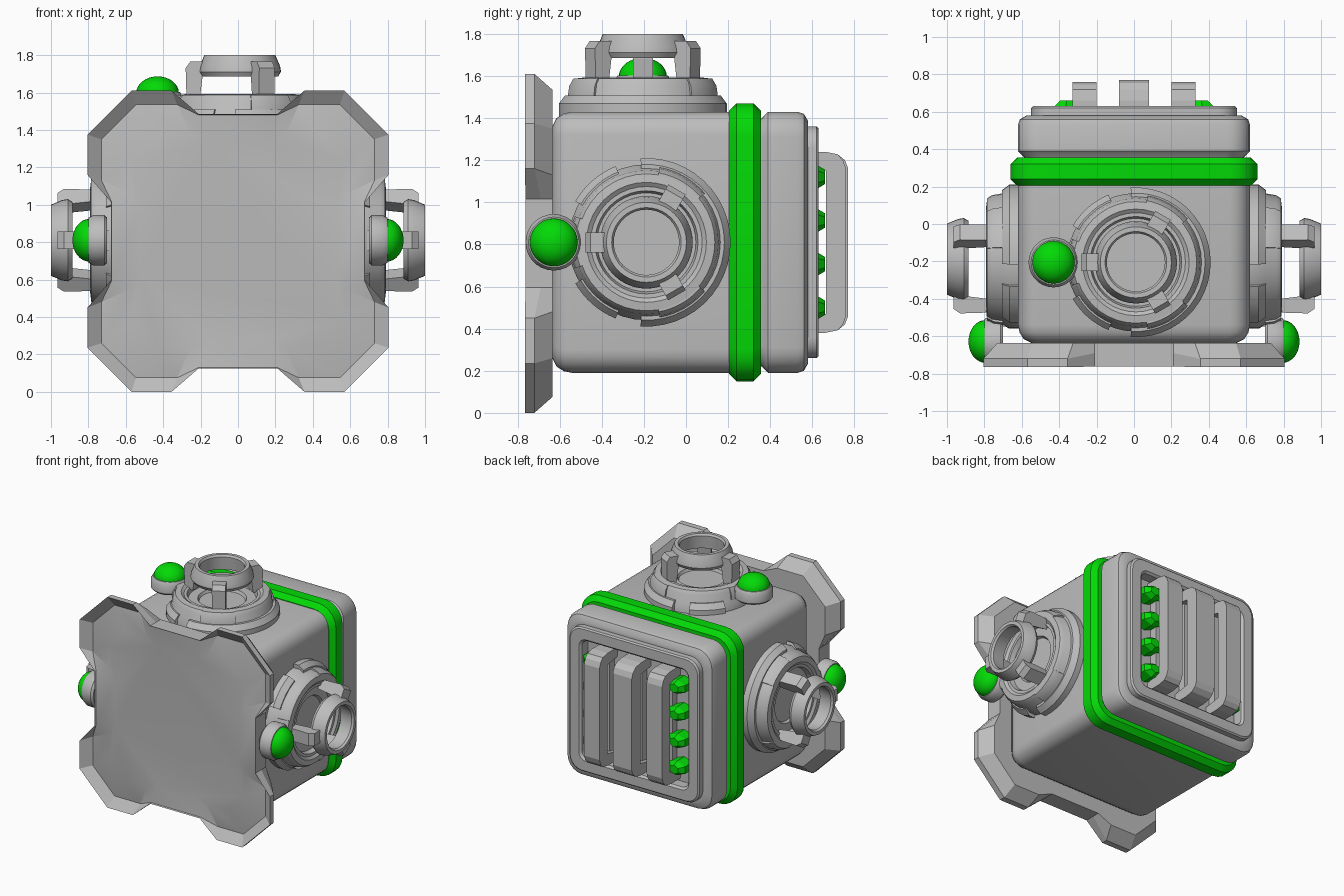
import bpy, bmesh, math
from mathutils import Vector, Matrix

if "Cube" in bpy.data.objects:
    bpy.data.objects.remove(bpy.data.objects["Cube"])

CZ = 0.81  # height of the centre axis


def material(name, rgb):
    m = bpy.data.materials.new(name)
    m.diffuse_color = (*rgb, 1)
    m.use_nodes = True
    m.node_tree.nodes["Principled BSDF"].inputs["Base Color"].default_value = m.diffuse_color
    return m


GREY = material("grey metal", (0.51, 0.51, 0.51))
GREEN = material("bright green", (0.001, 0.70, 0.002))


def skin(name, rings, mat, cap=True, loop=False, smooth=32):
    """Stitch equally long rings of points into one surface."""
    bm = bmesh.new()
    vs = [[bm.verts.new(p) for p in r] for r in rings]
    n = len(rings[0])
    for i in range(len(vs) if loop else len(vs) - 1):
        a, b = vs[i], vs[(i + 1) % len(vs)]
        for j in range(n):
            k = (j + 1) % n
            bm.faces.new((a[j], a[k], b[k], b[j]))
    if cap:
        bm.faces.new(vs[0])
        bm.faces.new(vs[-1])
    bmesh.ops.remove_doubles(bm, verts=bm.verts, dist=1e-5)
    bmesh.ops.recalc_face_normals(bm, faces=bm.faces)
    me = bpy.data.meshes.new(name)
    bm.to_mesh(me)
    bm.free()
    ob = bpy.data.objects.new(name, me)
    bpy.context.collection.objects.link(ob)
    me.materials.append(mat)
    if smooth:
        bpy.context.view_layer.objects.active = ob
        ob.select_set(True)
        bpy.ops.object.shade_smooth_by_angle(angle=math.radians(smooth))
        ob.select_set(False)
    return ob


def rounded_square(y, half, rad, seg=5):
    pts = []
    for q in range(4):
        c = math.pi / 2 * q + math.pi / 4
        cx = (half - rad) * (1 if math.cos(c) > 0 else -1)
        cz = (half - rad) * (1 if math.sin(c) > 0 else -1)
        for i in range(seg + 1):
            t = math.pi / 2 * (q + i / seg)
            pts.append(Vector((cx + rad * math.cos(t), y, CZ + cz + rad * math.sin(t))))
    return pts


def loft(name, sections, mat, **kw):
    return skin(name, [rounded_square(*s) for s in sections], mat, **kw)


# Main housing
loft("main_housing", [(-0.635, .55, .07), (-0.615, .59, .09), (-0.58, .612, .1), (-0.54, .62, .11),
                      (.21, .62, .11), (.24, .58, .1)], GREY)
# Green belt
loft("belt", [(.205, .56, .1), (.205, .625, .13), (.24, .66, .15), (.32, .66, .15),
              (.355, .625, .13), (.355, .56, .1)], GREEN, smooth=25)
# Rear housing with a stepped rim and a recessed opening
loft("rear_housing", [(.34, .58, .1), (.36, .59, .1), (.39, .62, .12), (.53, .62, .12), (.56, .61, .12),
                      (.58, .575, .11), (.58, .55, .1), (.62, .55, .1), (.63, .54, .1),
                      (.63, .465, .06), (.615, .45, .05), (.54, .45, .05)], GREY)


# Front plate: notched edges, corners flaring forward
def plate_ring(tab, notch, y_tab, y_notch):
    (tx, ty), sx = tab
    arm = [(notch, -.21, y_notch), (notch, .21, y_notch), (ty, sx, y_tab), (ty, tx, y_tab),
           (tx, ty, y_tab), (sx, ty, y_tab)]
    pts = []
    for q in range(4):
        m = Matrix.Rotation(math.pi / 2 * q, 2)
        for a, b, y in arm:
            p = m @ Vector((a, b))
            pts.append(Vector((p.x, y, .805 + p.y)))
    return pts


def scaled(ring, s, y):
    return [Vector((p.x * s, y, .805 + (p.z - .805) * s)) for p in ring]


INNER = ((.545, .73), .325)
OUTER = ((.57, .805), .355)
floor = plate_ring(INNER, .675, -.712, -.752)
skin("front_plate", [scaled(floor, .78, -.738), floor,
                     plate_ring(OUTER, .68, -.765, -.762), plate_ring(OUTER, .68, -.72, -.69),
                     plate_ring(INNER, .68, -.635, -.635)], GREY, smooth=15)

# Rear grille: three vertical bracket bars
for name, x, w, out in (("left_bar", -.265, .065, .76), ("middle_bar", 0, .08, .77),
                        ("right_bar", .265, .065, .76)):
    half = [(.54, .43), (.66, .43), (.72, .418), (out - .015, .39), (out, .35)]
    inner = [(.665, .34), (.54, .36)]
    prof = half + [(y, -z) for y, z in reversed(half)] + [(y, -z) for y, z in reversed(inner)] + inner
    skin(name, [[Vector((x + s * w, y, CZ + z)) for y, z in prof] for s in (-1, 1)], GREY, smooth=0)
    # Backing rib behind each bar
    skin(name + "_rib", [[Vector((x + a * w * .6, y, CZ + b * .36)) for a, b in
                          ((-1, -1), (1, -1), (1, 1), (-1, 1))] for y in (.53, .6)], GREY, smooth=0)

# Green six-sided prongs along both sides of the grille
for side in (-1, 1):
    for i in range(4):
        z = CZ + (i - 1.5) * .207
        rings = []
        for y, x0, xm, x1, h in ((.535, .27, .365, .435, .055), (.625, .27, .365, .43, .055),
                                 (.66, .31, .36, .395, .034)):
            rings.append([Vector((side * x, y, z + k * h)) for x, k in
                          ((x0, -.4), (xm, -1), (x1, -.5), (x1, .5), (xm, 1), (x0, .4))])
        skin("prong", rings, GREEN, smooth=0)


# Ports: e points away from the lamp, h points outward
def port(label, origin, e, f, h):
    o, e, f, h = Vector(origin), Vector(e), Vector(f), Vector(h)

    def at(r, ang, z, shift=0):
        return o + e * (r * math.cos(ang) + shift) + f * (r * math.sin(ang)) + h * z

    def lathe(name, prof, mat, a0=0, a1=360, n=40, shift=0, **kw):
        full = a1 - a0 == 360
        steps = n if full else n + 1
        rings = [[at(r, math.radians(a0 + (a1 - a0) * i / n), z, shift) for i in range(steps)]
                 for r, z in prof]
        if not full:
            rings = [list(r) for r in zip(*rings)]
        return skin(label + name, rings, mat, **kw)

    def prism(name, prof, ang, width, mat=GREY):
        a = math.radians(ang)
        d, t = e * math.cos(a) + f * math.sin(a), f * math.cos(a) - e * math.sin(a)
        skin(label + name, [[o + d * r + h * z + t * s * width / 2 for r, z in prof] for s in (-1, 1)],
             mat, smooth=0)

    # Stepped base with a shallow dish
    lathe("_base", [(.37, .60), (.37, .67), (.352, .70), (.342, .76), (.325, .785), (.285, .79),
                    (.265, .775), (.245, .775), (.235, .74), (.17, .74), (.16, .72)], GREY)
    # Raised collar segments around the base
    seg = [(.34, .60), (.40, .60), (.40, .665), (.37, .705), (.34, .705)]
    lathe("_collar", seg, GREY, -94, 94, 24)
    for s in (-1, 1):
        lathe("_collar_end", [(r - .01, z) for r, z in seg], GREY, *sorted((s * 112, s * 150)), 8)
    for s in (60, -60, 180):
        lathe("_pad", [(.30, .70), (.362, .70), (.355, .75), (.335, .785), (.30, .785)],
              GREY, s - 20, s + 20, 8)
    # Raised open ring
    lathe("_ring", [(.165, .885), (.205, .885), (.22, .91), (.215, .94), (.19, 1.0), (.165, 1.0),
                    (.155, .985)], GREY, cap=False, loop=True)
    # Three claws holding the ring
    for s in (60, -60, 180):
        prism("_claw", [(.215, .76), (.285, .76), (.29, .93), (.265, .965), (.20, .965), (.20, .88)],
              s, .095)
    # Indicator lamp beside the port
    lathe("_lamp_collar", [(.12, .70), (.134, .715), (.134, .775), (.12, .80), (.10, .80)],
          GREY, n=28, shift=-.44)
    dome = [(.114 * math.cos(t), .795 + .09 * math.sin(t))
            for t in (math.pi / 2 * i / 8 for i in range(8))] + [(.004, .885)]
    lathe("_lamp", dome, GREEN, n=28, shift=-.44)
    prism("_lamp_bracket", [(.29, .69), (.36, .69), (.36, .77), (.29, .77)], 180, .11)


port("top", (.01, -.205, CZ), (1, 0, 0), (0, 1, 0), (0, 0, .99))
port("right", (0, -.188, CZ), (0, 1, 0), (0, 0, 1), (1, 0, 0))
port("left", (0, -.188, CZ), (0, 1, 0), (0, 0, 1), (-1, 0, 0))
